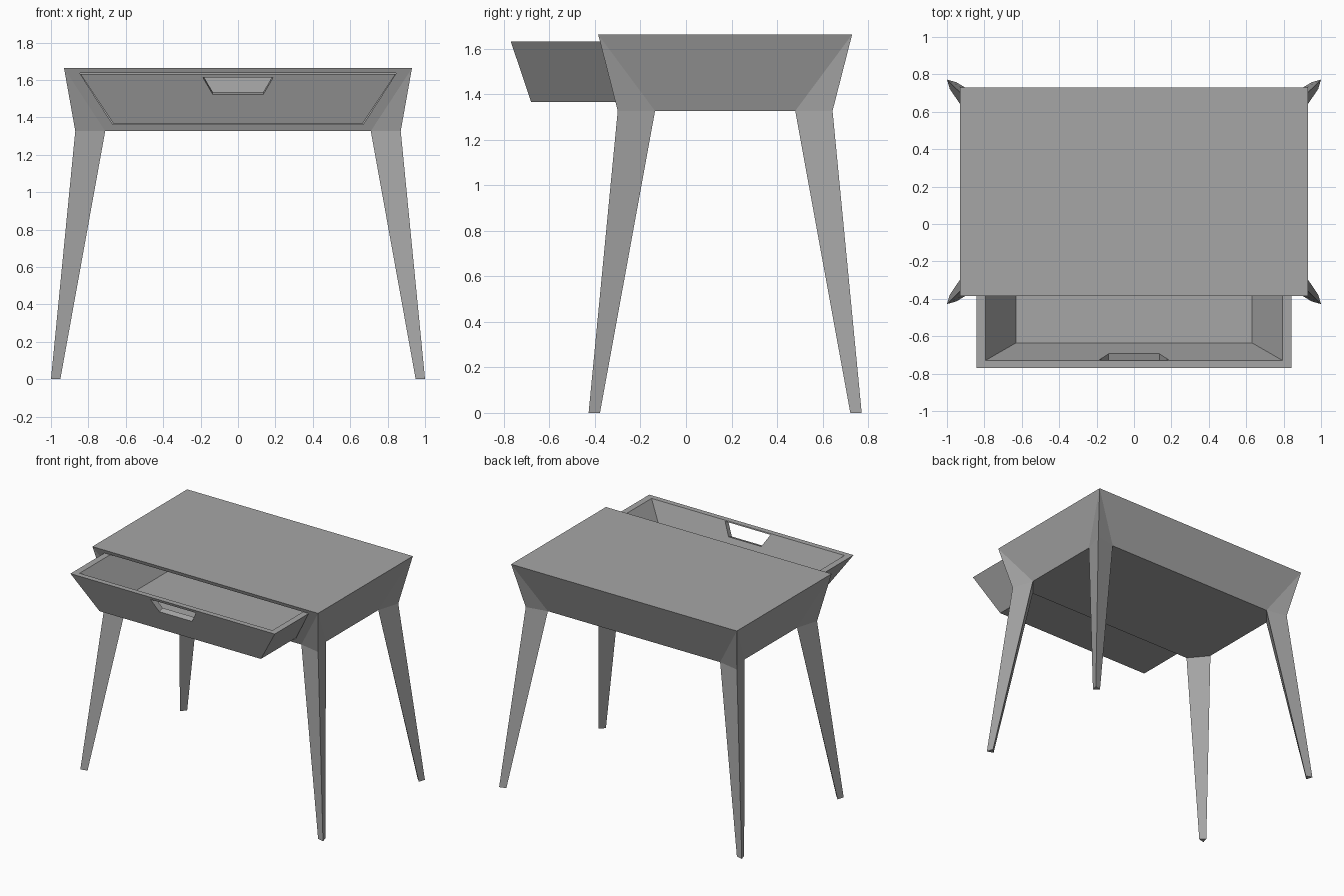
import bpy
import bmesh
from mathutils import Vector

if "Cube" in bpy.data.objects:
    bpy.data.objects.remove(bpy.data.objects["Cube"], do_unlink=True)

GREY = (0.38, 0.38, 0.38, 1.0)
grey = bpy.data.materials.new("warm_grey")
grey.use_nodes = True
grey.diffuse_color = GREY
grey.node_tree.nodes["Principled BSDF"].inputs["Base Color"].default_value = GREY

MID = 0.172          # centre of the table in y
TOP, KNEE = 1.663, 1.327
LEAN = 0.34          # slope of the front panel, y per z


def finish(name, bm):
    bmesh.ops.recalc_face_normals(bm, faces=bm.faces)
    mesh = bpy.data.meshes.new(name)
    bm.to_mesh(mesh)
    bm.free()
    mesh.materials.append(grey)
    ob = bpy.data.objects.new(name, mesh)
    bpy.context.collection.objects.link(ob)
    return ob


def loft(name, rings):
    """Skin a list of equal rings and cap both ends."""
    bm = bmesh.new()
    loops = [[bm.verts.new(p) for p in ring] for ring in rings]
    n = len(loops[0])
    for a, b in zip(loops, loops[1:]):
        for i in range(n):
            j = (i + 1) % n
            bm.faces.new((a[i], a[j], b[j], b[i]))
    bm.faces.new(loops[0])
    bm.faces.new(loops[-1])
    return finish(name, bm)


def rect(x, y0, y1, z):
    return [(-x, y0, z), (x, y0, z), (x, y1, z), (-x, y1, z)]


def cut(target, cutter):
    cutter.hide_render = True
    mod = target.modifiers.new("cut", "BOOLEAN")
    mod.operation = "DIFFERENCE"
    mod.solver = "EXACT"
    mod.object = cutter
    bpy.context.view_layer.objects.active = target
    bpy.ops.object.modifier_apply(modifier=mod.name)
    bpy.data.objects.remove(cutter, do_unlink=True)


def corner(p, sx, sy):
    return Vector((sx * p[0], MID + sy * p[1], p[2]))


# Key points of one corner, measured from the table centre
tip = (0.93, 0.558, TOP)
knee = [(0.71, 0.44, KNEE), (0.87, 0.472, KNEE), (0.82, 0.308, KNEE)]
foot = [(0.95, 0.586, 0), (1.0, 0.6, 0), (0.985, 0.55, 0)]
SIDES = [(sx, sy) for sx in (-1, 1) for sy in (-1, 1)]

# Tapered body: rectangular top, chamfered bottom
bm = bmesh.new()
for sx, sy in SIDES:
    for p in (tip, knee[0], knee[2]):
        bm.verts.new(corner(p, sx, sy))
bmesh.ops.convex_hull(bm, input=bm.verts)
bmesh.ops.dissolve_limit(bm, angle_limit=0.01, verts=bm.verts, edges=bm.edges)
body = finish("table_body", bm)

# Drawer opening
z0, z1, gap = 1.365, 1.632, 0.004
mouth = [(-0.665 - gap, z0 - gap), (0.665 + gap, z0 - gap),
         (0.842 + gap, z1 + gap), (-0.842 - gap, z1 + gap)]
cut(body, loft("opening_cutter", [[(x, y, z) for x, z in mouth] for y in (-0.6, 0.57)]))

# Legs: a wedge from the table corner to the knee, then a taper to the foot
for sx, sy in SIDES:
    bm = bmesh.new()
    t = bm.verts.new(corner(tip, sx, sy))
    k = [bm.verts.new(corner(p, sx, sy)) for p in knee]
    f = [bm.verts.new(corner(p, sx, sy)) for p in foot]
    for i in range(3):
        j = (i + 1) % 3
        bm.faces.new((t, k[i], k[j]))
        bm.faces.new((k[i], k[j], f[j], f[i]))
    bm.faces.new(f)
    name = ("back" if sy > 0 else "front") + ("_left" if sx > 0 else "_right") + "_leg"
    finish(name, bm)

# Open drawer tray with sloping walls
drawer = loft("drawer", [
    rect(0.665, -0.68, 0.12, z0),
    rect(0.842, -0.77, 0.15, z1),
    rect(0.795, -0.73, 0.11, z1),
    rect(0.63, -0.635, 0.08, z0 + 0.018),
])

# Hand hole, cut square to the drawer front
hole = [(-0.135, 1.523), (0.135, 1.523), (0.187, 1.612), (-0.187, 1.612)]
normal = Vector((0, 1, LEAN))
rings = [[Vector((x, -0.77 + (z1 - z) * LEAN, z)) + normal * d for x, z in hole]
         for d in (-0.03, 0.08)]
cut(drawer, loft("hole_cutter", rings))
